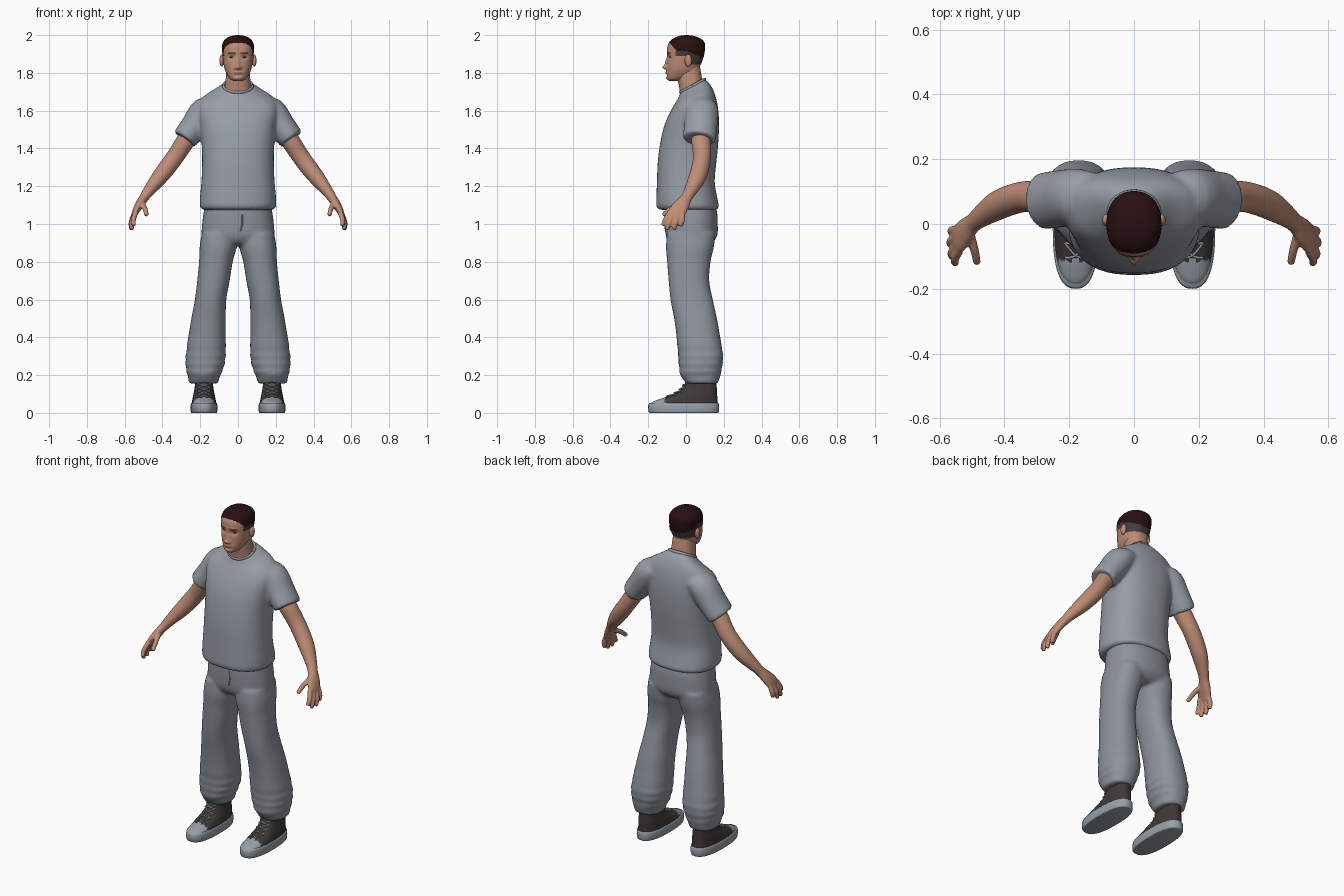
import bpy, bmesh, math
from mathutils import Vector


def material(name, rgb):
    m = bpy.data.materials.new(name)
    m.diffuse_color = (*rgb, 1)
    return m


SKIN = material("skin", (0.52, 0.265, 0.18))
HAIR = material("dark_hair", (0.022, 0.005, 0.006))
FADE = material("short_hair", (0.06, 0.048, 0.046))
BROW = material("brow", (0.16, 0.07, 0.05))
LIPS = material("lips", (0.38, 0.165, 0.125))
SHIRT = material("shirt_grey", (0.31, 0.34, 0.385))
PANTS = material("trouser_grey", (0.27, 0.295, 0.335))
DARK = material("shoe_dark", (0.05, 0.04, 0.038))
RUBBER = material("shoe_rubber", (0.31, 0.35, 0.39))


def smooth_keys(keys, steps):
    """Catmull-Rom interpolation through tuples of numbers."""
    out = []
    for i in range(len(keys) - 1):
        p0, p1, p2 = keys[max(i - 1, 0)], keys[i], keys[i + 1]
        p3 = keys[min(i + 2, len(keys) - 1)]
        for s in range(steps):
            t = s / steps
            out.append(tuple(
                0.5 * (2 * b + (c - a) * t + (2 * a - 5 * b + 4 * c - d) * t * t
                       + (3 * b - a - 3 * c + d) * t ** 3)
                for a, b, c, d in zip(p0, p1, p2, p3)))
    return out + [keys[-1]]


def skin_rings(bm, rings):
    rows = [[bm.verts.new(p) for p in r] for r in rings]
    n = len(rows[0])
    for a, b in zip(rows, rows[1:]):
        for i in range(n):
            j = (i + 1) % n
            bm.faces.new((a[i], a[j], b[j], b[i]))
    bm.faces.new(rows[0][::-1])
    bm.faces.new(rows[-1])


def loft(bm, keys, n=40, steps=4, power=2.3, side=1):
    """Stacked oval rings: (z, centre x, half width, front y, back y, tilt)."""
    rings = []
    for z, cx, hw, yf, yb, tilt in smooth_keys(keys, steps):
        ring = []
        for i in range(n):
            a = math.tau * i / n
            c, s = math.cos(a), math.sin(a)
            x = math.copysign(abs(c) ** (2 / power), c) * hw
            y = (yf + yb) / 2 + math.copysign(abs(s) ** (2 / power), s) * (yb - yf) / 2
            ring.append((side * (cx + x), y, z + tilt * y))
        rings.append(ring)
    skin_rings(bm, rings)


def tube(bm, keys, n=16, steps=4, side=1, ref=(0, 1, 0)):
    """Oval tube along a path: (x, y, z, radius along ref, other radius)."""
    pts = smooth_keys(keys, steps)
    rings = []
    for i, p in enumerate(pts):
        t = Vector(pts[min(i + 1, len(pts) - 1)][:3]) - Vector(pts[max(i - 1, 0)][:3])
        t.normalize()
        u = Vector(ref)
        u = (u - t * u.dot(t)).normalized()
        v = t.cross(u)
        ring = []
        for k in range(n):
            a = math.tau * k / n
            q = Vector(p[:3]) + u * math.cos(a) * p[3] + v * math.sin(a) * p[4]
            ring.append((q.x * side, q.y, q.z))
        rings.append(ring)
    skin_rings(bm, rings)


def finish(name, bm, mats, voxel=0, relax=0):
    bmesh.ops.recalc_face_normals(bm, faces=bm.faces)
    for f in bm.faces:
        f.smooth = True
    me = bpy.data.meshes.new(name)
    bm.to_mesh(me)
    bm.free()
    for m in mats:
        me.materials.append(m)
    ob = bpy.data.objects.new(name, me)
    bpy.context.collection.objects.link(ob)
    if voxel:  # fuse overlapping pieces into one soft surface
        r = ob.modifiers.new("fuse", 'REMESH')
        r.mode, r.voxel_size, r.use_smooth_shade = 'VOXEL', voxel, True
        s = ob.modifiers.new("relax", 'SMOOTH')
        s.factor, s.iterations = 0.5, relax
    return ob


# T-shirt: body and sleeves
bm = bmesh.new()
loft(bm, [(z, 0, hw, yf, yb, t) for z, hw, yf, yb, t in (
    (1.075, .185, -.138, .16, 0), (1.09, .201, -.156, .174, 0), (1.13, .202, -.157, .167, 0),
    (1.22, .194, -.154, .152, 0), (1.32, .190, -.150, .160, 0), (1.42, .192, -.138, .170, 0),
    (1.52, .202, -.117, .175, .05), (1.60, .212, -.087, .168, .15), (1.65, .190, -.062, .150, .3),
    (1.687, .118, -.04, .125, .45), (1.712, .080, -.03, .10, .54))], n=56, power=2.4)
for s in (1, -1):
    tube(bm, [(.13, .08, 1.62, .08, .05), (.175, .083, 1.595, .088, .078),
              (.23, .078, 1.52, .088, .073), (.272, .072, 1.464, .088, .069),
              (.283, .070, 1.449, .086, .067)], n=32, side=s)
finish("t_shirt", bm, [SHIRT], .01, 5)

# Collar rim
bm = bmesh.new()
rim = []
for i in range(25):
    a = math.tau * i / 24
    y = .035 + .064 * math.sin(a)
    rim.append((.077 * math.cos(a), y, 1.712 + .54 * y, .009, .007))
tube(bm, rim, n=8, steps=2, ref=(0, -.48, .88))
finish("collar", bm, [SHIRT])

# Trousers: hips and two baggy legs
bm = bmesh.new()
loft(bm, [(1.12, 0, .172, -.11, .15, 0), (1.06, 0, .182, -.113, .165, 0),
          (1.0, 0, .190, -.112, .168, 0), (.94, 0, .192, -.107, .166, 0),
          (.90, 0, .175, -.085, .14, 0), (.885, 0, .14, -.05, .11, 0)], n=48)
leg = [(.155, .182, .074, .0, .165), (.165, .182, .079, -.006, .172), (.20, .180, .086, -.03, .183),
       (.22, .178, .098, -.036, .188), (.235, .177, .095, -.034, .188), (.26, .174, .106, -.04, .196),
       (.28, .173, .102, -.038, .194), (.30, .171, .108, -.042, .198), (.33, .169, .102, -.042, .192),
       (.35, .168, .104, -.046, .19), (.42, .163, .097, -.052, .178), (.50, .156, .091, -.063, .164),
       (.60, .145, .083, -.082, .142), (.70, .130, .086, -.092, .123), (.80, .117, .089, -.1, .13),
       (.88, .105, .098, -.106, .148), (.95, .100, .092, -.1, .155)]
for s in (1, -1):
    loft(bm, [k + (0,) for k in leg], n=36, side=s)
finish("trousers", bm, [PANTS], .01, 4)

# Fly seam
bm = bmesh.new()
tube(bm, [(.022, -.110, 1.05, .004, .004), (.022, -.111, 1.0, .004, .004),
          (.012, -.107, .965, .004, .004), (-.004, -.104, .945, .003, .003)], n=8)
finish("fly_seam", bm, [PANTS])

# Arms with hands
digits = [((.540, -.083, 1.065), (.553, -.107, 1.025), (.552, -.121, .995)),
          ((.546, -.064, 1.055), (.562, -.087, 1.010), (.562, -.100, .974)),
          ((.549, -.041, 1.055), (.566, -.054, 1.010), (.565, -.064, .974)),
          ((.546, -.018, 1.062), (.562, -.020, 1.020), (.562, -.027, .991)),
          ((.508, -.022, 1.115), (.492, -.082, 1.080), (.485, -.118, 1.050))]
for s, label in ((1, "left"), (-1, "right")):
    bm = bmesh.new()
    tube(bm, [(.19, .085, 1.55, .054, .05), (.27, .08, 1.45, .052, .05), (.33, .085, 1.36, .048, .047),
              (.378, .075, 1.295, .047, .046), (.425, .055, 1.235, .045, .041),
              (.47, .025, 1.178, .035, .031), (.497, .003, 1.14, .030, .025),
              (.52, -.02, 1.105, .040, .023), (.541, -.045, 1.068, .046, .018),
              (.550, -.052, 1.045, .040, .013)], n=28, side=s)
    for a, b, c in digits:
        tube(bm, [a + (.014, .014), b + (.0135, .0135), c + (.0115, .0115),
                  tuple(q + .12 * (q - p) for p, q in zip(b, c)) + (.006, .006)], n=12, side=s)
    finish(label + "_arm", bm, [SKIN], .005, 3)

# Neck
bm = bmesh.new()
loft(bm, [(1.67, 0, .078, -.028, .092, .4), (1.73, 0, .068, -.035, .086, .3),
          (1.79, 0, .063, -.045, .08, .1), (1.85, 0, .058, -.03, .07, 0)])
finish("neck", bm, [SKIN])

# Head: lofted skull, then features pushed in and out of the face
bm = bmesh.new()
loft(bm, [(z, 0, hw, yf, yb, 0) for z, hw, yf, yb in (
    (1.757, .020, -.088, -.03), (1.767, .040, -.099, .005), (1.785, .054, -.103, .04),
    (1.81, .067, -.102, .063), (1.835, .074, -.101, .074), (1.865, .079, -.1, .087),
    (1.90, .083, -.1, .097), (1.93, .085, -.1, .101), (1.955, .082, -.093, .1),
    (1.975, .071, -.078, .087), (1.99, .050, -.052, .06), (1.997, .027, -.026, .034),
    (2.0, .006, -.004, .01))], n=96, steps=6, power=2.25)


def bump(x, z, cx, cz, sx, sz):
    return math.exp(-((abs(x) - cx) / sx) ** 2 - ((z - cz) / sz) ** 2)


for v in bm.verts:
    x, y, z = v.co
    if y < -.03:
        v.co.y += (-.021 * bump(x, z, 0, 1.829, .013, .011)     # nose tip
                   - .011 * bump(x, z, 0, 1.852, .009, .022)    # nose bridge
                   - .006 * bump(x, z, .013, 1.825, .008, .008)  # nostrils
                   + .011 * bump(x, z, .034, 1.882, .017, .012)  # eye sockets
                   - .004 * bump(x, z, .03, 1.906, .025, .008)  # brow ridge
                   - .006 * bump(x, z, 0, 1.800, .022, .008)    # mouth
                   + .004 * bump(x, z, 0, 1.787, .03, .006)
                   - .004 * bump(x, z, 0, 1.770, .02, .009))    # chin
for f in bm.faces:
    x, y, z = f.calc_center_median()
    line = 1.915 - .4 * max(0, y) + max(0, -.045 - y)
    if z > line:
        f.material_index = 1
    elif (y > -.055 and z > 1.888) or (y > .02 and z > 1.845):
        f.material_index = 2
    elif y < -.05 and .014 < abs(x) < .052 and abs(z - 1.906 + .1 * abs(abs(x) - .03)) < .0045:
        f.material_index = 3
    elif y < -.05 and abs(x) < .024 and abs(z - 1.800) < .006:
        f.material_index = 4
finish("head", bm, [SKIN, HAIR, FADE, BROW, LIPS])


def ball(name, loc, scale, mat):
    bm = bmesh.new()
    bmesh.ops.create_uvsphere(bm, u_segments=20, v_segments=12, radius=1)
    for v in bm.verts:
        v.co = Vector(loc) + Vector(a * b for a, b in zip(v.co, scale))
    finish(name, bm, [mat])


for s, label in ((1, "left"), (-1, "right")):
    ball(label + "_ear", (s * .086, .012, 1.865), (.012, .019, .032), SKIN)
    ball(label + "_eye", (s * .034, -.078, 1.883), (.012, .010, .005), BROW)

    # Shoe sole
    bm = bmesh.new()
    loft(bm, [(0, .18, .066, -.19, .168, 0), (.006, .18, .070, -.198, .174, 0),
              (.04, .18, .071, -.2, .175, 0), (.052, .18, .067, -.194, .171, 0)],
         n=48, steps=2, power=2.5, side=s)
    finish(label + "_sole", bm, [RUBBER])

    # Shoe upper with pale toe cap
    bm = bmesh.new()
    loft(bm, [(.03, .18, .067, -.193, .170, 0), (.055, .18, .065, -.182, .168, 0),
              (.075, .18, .061, -.135, .166, 0), (.10, .18, .056, -.062, .165, 0),
              (.13, .18, .050, -.022, .163, 0), (.175, .18, .046, .002, .160, 0)],
         n=48, steps=5, power=2.4, side=s)
    for f in bm.faces:
        f.material_index = int(f.calc_center_median().y < -.112)
    finish(label + "_shoe_upper", bm, [DARK, RUBBER])

    # Criss-cross laces
    bm = bmesh.new()
    rows = [(-.118, .082), (-.072, .098), (-.043, .115), (-.021, .135), (-.010, .155)]
    for (y0, z0), (y1, z1) in zip(rows, rows[1:]):
        for d in (1, -1):
            tube(bm, [(.18 - d * .034, y0 + .014, z0, .004, .004),
                      (.18, (y0 + y1) / 2 - .003, (z0 + z1) / 2, .004, .004),
                      (.18 + d * .034, y1 + .014, z1, .004, .004)], n=6, side=s, ref=(0, 0, 1))
    finish(label + "_laces", bm, [RUBBER])
